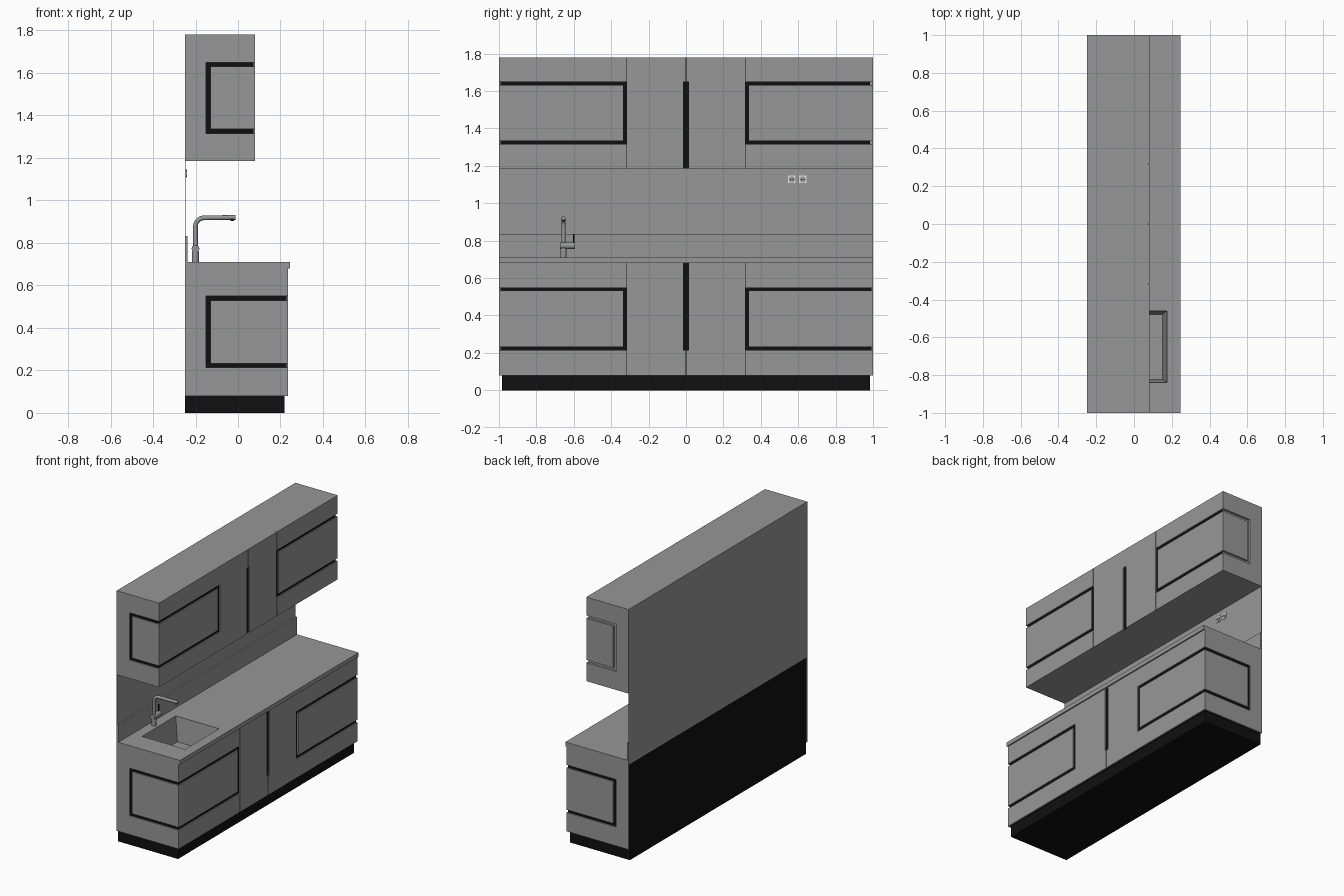
import bpy, bmesh, math
from mathutils import Vector

cube = bpy.data.objects.get("Cube")
if cube:
    bpy.data.objects.remove(cube, do_unlink=True)


def material(name, v):
    m = bpy.data.materials.new(name)
    m.use_nodes = True
    m.diffuse_color = (v, v, v, 1)
    m.node_tree.nodes["Principled BSDF"].inputs["Base Color"].default_value = (v, v, v, 1)
    return m


GREY = material("cabinet grey", 0.31)
BLACK = material("groove black", 0.005)
LIGHT = material("socket white", 0.75)


def finish(name, bm, *mats):
    me = bpy.data.meshes.new(name)
    bm.to_mesh(me)
    bm.free()
    for m in mats:
        me.materials.append(m)
    ob = bpy.data.objects.new(name, me)
    bpy.context.collection.objects.link(ob)
    return ob


def add_box(bm, x, y, z):
    verts = bmesh.ops.create_cube(bm, size=1)["verts"]
    for v in verts:
        v.co = [r[0] if c < 0 else r[1] for c, r in zip(v.co, (x, y, z))]


def box(name, x, y, z, *mats):
    bm = bmesh.new()
    add_box(bm, x, y, z)
    return finish(name, bm, *mats)


def cylinder(name, centre, radius, length, axis, mat, sides=24):
    bm = bmesh.new()
    bmesh.ops.create_cone(bm, cap_ends=True, segments=sides, radius1=radius,
                          radius2=radius, depth=length)
    turn = Vector((0, 0, 1)).rotation_difference(Vector(axis)).to_matrix()
    bmesh.ops.transform(bm, verts=bm.verts, matrix=turn.to_4x4())
    bmesh.ops.translate(bm, verts=bm.verts, vec=centre)
    for f in bm.faces:
        f.smooth = len(f.verts) == 4
    return finish(name, bm, mat)


BACK = -0.25
T = 0.008      # panel thickness, which is also the groove depth
SEAM = 0.0015  # half gap between neighbouring doors
EDGE = 0.317   # joint between drawers and centre doors
G = 0.02       # groove width


def fronts(name, front, z0, z1, low, high, handle):
    """Front panels of one cabinet; low and high are the bottom of the groove
    and the top of the groove, handle is the z range of the centre groove."""
    x = (front - T, front)
    bands = ((z0, low), (low + G, high - G), (high, z1))
    for side, s in (("right", -1), ("left", 1)):
        def span(a, b):
            return tuple(sorted((s * a, s * b)))
        bm = bmesh.new()
        for i, band in enumerate(bands):
            inner = EDGE + (G if i == 1 else SEAM)
            add_box(bm, x, span(inner, 1 - T), band)
        finish(f"{name}_{side}_drawer_fronts", bm, GREY)
        bm = bmesh.new()
        add_box(bm, x, span(0.015, EDGE - SEAM), (z0, z1))
        rest = (z0, handle[0]) if handle[0] > z0 else (handle[1], z1)
        if rest[1] - rest[0] > 0.01:
            add_box(bm, x, span(SEAM, 0.015), rest)
        finish(f"{name}_{side}_centre_door", bm, GREY)


def end_panel(name, front, y, z0, z1, low, high):
    """Cabinet side with a three-sided groove that opens to the front."""
    bm = bmesh.new()
    post = -0.15
    add_box(bm, (BACK, post), y, (z0, z1))
    add_box(bm, (post, front), y, (z0, low))
    add_box(bm, (post + G, front), y, (low + G, high - G))
    add_box(bm, (post, front), y, (high, z1))
    finish(name, bm, GREY)


# Lower cabinet
LF = 0.236
box("plinth", (BACK, 0.22), (-0.985, 0.985), (0, 0.08), BLACK)
core = box("lower_core", (BACK, LF - T), (T - 1, 1 - T), (0.08, 0.68), BLACK)
fronts("lower", LF, 0.08, 0.68, 0.213, 0.55, (0.213, 0.68))
for side, y in (("right", (-1, T - 1)), ("left", (1 - T, 1))):
    end_panel(f"lower_{side}_end", LF, y, 0.08, 0.68, 0.213, 0.55)

# Upper cabinet, whose left end has a deeper grey groove
UF = 0.081
upper = box("upper_core", (BACK, UF - T), (T - 1, 0.985), (1.185, 1.78), GREY, BLACK)
for p in upper.data.polygons:
    p.material_index = int(p.normal.x > 0.5 or p.normal.y < -0.5)
fronts("upper", UF, 1.185, 1.78, 1.315, 1.65, (1.185, 1.65))
for side, y in (("right", (-1, T - 1)), ("left", (0.985, 1))):
    end_panel(f"upper_{side}_end", UF, y, 1.185, 1.78, 1.315, 1.65)

# Worktop, wall panel and upstand
worktop = box("worktop", (BACK, 0.245), (-1, 1), (0.68, 0.71), GREY)
box("wall_panel", (BACK, BACK + 0.002), (-1, 1), (0.71, 1.185), GREY)
box("upstand", (BACK, BACK + 0.013), (-1, 1), (0.71, 0.833), GREY)

# Sink opening and tapered basin
SX, SY = (-0.165, 0.175), (-0.84, -0.46)
cutter = box("sink_cutter", SX, SY, (0.5, 0.8), GREY)
cutter.hide_render = True
cutter.hide_viewport = True
for ob in (worktop, core):
    mod = ob.modifiers.new("sink opening", 'BOOLEAN')
    mod.operation = 'DIFFERENCE'
    mod.solver = 'EXACT'
    mod.object = cutter
bm = bmesh.new()
add_box(bm, SX, SY, (0.54, 0.705))
bm.normal_update()
bmesh.ops.delete(bm, geom=[f for f in bm.faces if f.normal.z > 0.5], context='FACES_ONLY')
mid = Vector((sum(SX) / 2, sum(SY) / 2, 0))
for v in bm.verts:
    if v.co.z < 0.6:
        v.co.x += math.copysign(0.025, mid.x - v.co.x)
        v.co.y += math.copysign(0.018, mid.y - v.co.y)
bmesh.ops.reverse_faces(bm, faces=bm.faces)
finish("sink_basin", bm, GREY)

# Tap
TX, TY = -0.2, -0.655
cylinder("tap_base", (TX, TY, 0.735), 0.016, 0.05, (0, 0, 1), GREY)
cylinder("tap_mixer", (TX, TY + 0.022, 0.773), 0.018, 0.08, (0, 1, 0), GREY)
cylinder("tap_lever", (TX, TY + 0.055, 0.805), 0.005, 0.06, (0, 0, 1), BLACK, 12)
cylinder("tap_nozzle", (-0.027, TY, 0.91), 0.008, 0.012, (0, 0, 1), BLACK, 16)
curve = bpy.data.curves.new("tap_spout", 'CURVE')
curve.dimensions = '3D'
curve.bevel_depth = 0.011
curve.bevel_resolution = 3
curve.use_fill_caps = True
R = 0.04
path = [(TX, 0.74)]
for i in range(9):
    a = math.pi / 2 * i / 8
    path.append((TX + R - R * math.cos(a), 0.878 + R * math.sin(a)))
path.append((-0.012, 0.92))
spline = curve.splines.new('POLY')
spline.points.add(len(path) - 1)
for p, (x, z) in zip(spline.points, path):
    p.co = (x, TY, z, 1)
spline.use_smooth = True
curve.materials.append(GREY)
spout = bpy.data.objects.new("tap_spout", curve)
bpy.context.collection.objects.link(spout)

# Wall sockets
for i, y in enumerate((0.566, 0.624)):
    wall = BACK + 0.002
    box(f"socket_plate_{i}", (wall, wall + 0.005), (y - 0.02, y + 0.02), (1.107, 1.147), LIGHT)
    cylinder(f"socket_face_{i}", (wall + 0.005, y, 1.127), 0.016, 0.004, (1, 0, 0), GREY)
    for k in (-1, 1):
        cylinder(f"socket_hole_{i}_{k}", (wall + 0.007, y + k * 0.007, 1.127),
                 0.003, 0.002, (1, 0, 0), BLACK, 10)
